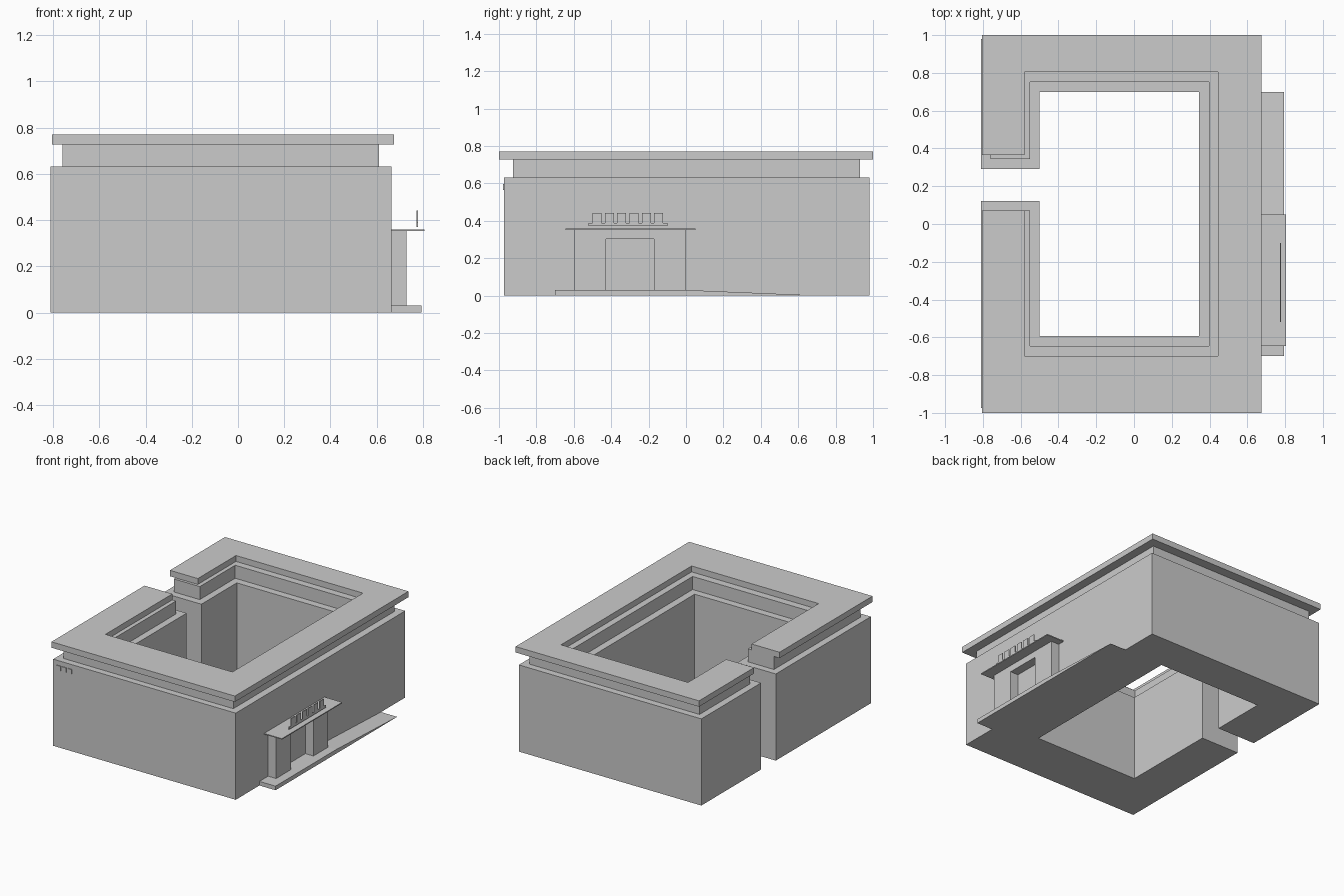
import bpy, bmesh

if "Cube" in bpy.data.objects:
    bpy.data.objects.remove(bpy.data.objects["Cube"])


def prism(name, pts, to3d, offset):
    """Extrude a closed 2D outline into a solid."""
    bm = bmesh.new()
    face = bm.faces.new([bm.verts.new(to3d(a, b)) for a, b in pts])
    ext = bmesh.ops.extrude_face_region(bm, geom=[face])
    moved = [v for v in ext["geom"] if isinstance(v, bmesh.types.BMVert)]
    bmesh.ops.translate(bm, verts=moved, vec=offset)
    bmesh.ops.recalc_face_normals(bm, faces=bm.faces[:])
    mesh = bpy.data.meshes.new(name)
    bm.to_mesh(mesh)
    bm.free()
    obj = bpy.data.objects.new(name, mesh)
    bpy.context.collection.objects.link(obj)
    return obj


def box(name, x0, x1, y0, y1, z0, z1):
    pts = [(x0, y0), (x1, y0), (x1, y1), (x0, y1)]
    return prism(name, pts, lambda x, y: (x, y, z0), (0, 0, z1 - z0))


def courtyard_ring(name, outer, inner, gap, z0, z1):
    """Rectangular ring around the courtyard, broken by a gap on the -x side."""
    ox0, ox1, oy0, oy1 = outer
    ix0, ix1, iy0, iy1 = inner
    g0, g1 = gap
    pts = [(ox0, g0), (ox0, oy0), (ox1, oy0), (ox1, oy1), (ox0, oy1), (ox0, g1),
           (ix0, g1), (ix0, iy1), (ix1, iy1), (ix1, iy0), (ix0, iy0), (ix0, g0)]
    return prism(name, pts, lambda x, y: (x, y, z0), (0, 0, z1 - z0))


def x_profile(name, pts, x0, x1):
    """Outline in y,z extruded along x."""
    return prism(name, pts, lambda y, z: (x0, y, z), (x1 - x0, 0, 0))


# Main building: walls, recessed upper band, overhanging roof
courtyard_ring("main_walls", (-0.81, 0.663, -0.973, 0.98),
               (-0.50, 0.345, -0.592, 0.70), (0.122, 0.292), 0, 0.632)
courtyard_ring("upper_band", (-0.76, 0.61, -0.925, 0.93),
               (-0.55, 0.398, -0.645, 0.753), (0.072, 0.345), 0.632, 0.727)
courtyard_ring("roof_slab", (-0.805, 0.675, -1.0, 1.0),
               (-0.58, 0.445, -0.70, 0.805), (0.072, 0.365), 0.727, 0.77)

# Entrance: platform with ramp, portal with doorway, canopy
x_profile("entrance_platform_ramp",
          [(-0.70, 0), (0.70, 0), (0.70, 0.001), (0, 0.03), (-0.70, 0.03)], 0.663, 0.793)
x_profile("entrance_portal",
          [(-0.60, 0.03), (-0.428, 0.03), (-0.428, 0.304), (-0.17, 0.304),
           (-0.17, 0.03), (0, 0.03), (0, 0.352), (-0.60, 0.352)], 0.663, 0.728)
box("entrance_canopy", 0.663, 0.806, -0.645, 0.05, 0.352, 0.359)

# Blank sign tiles and rail above the canopy
box("sign_rail", 0.773, 0.779, -0.52, -0.10, 0.371, 0.389)
for i in range(6):
    y = -0.50 + i * 0.066
    box(f"sign_tile_{i + 1}", 0.773, 0.779, y, y + 0.048, 0.389, 0.442)

# Blank wall plaques at the front corner
for i in range(3):
    x = -0.78 + i * 0.045
    box(f"wall_plaque_{i + 1}", x, x + 0.033, -0.979, -0.973, 0.565, 0.598)
